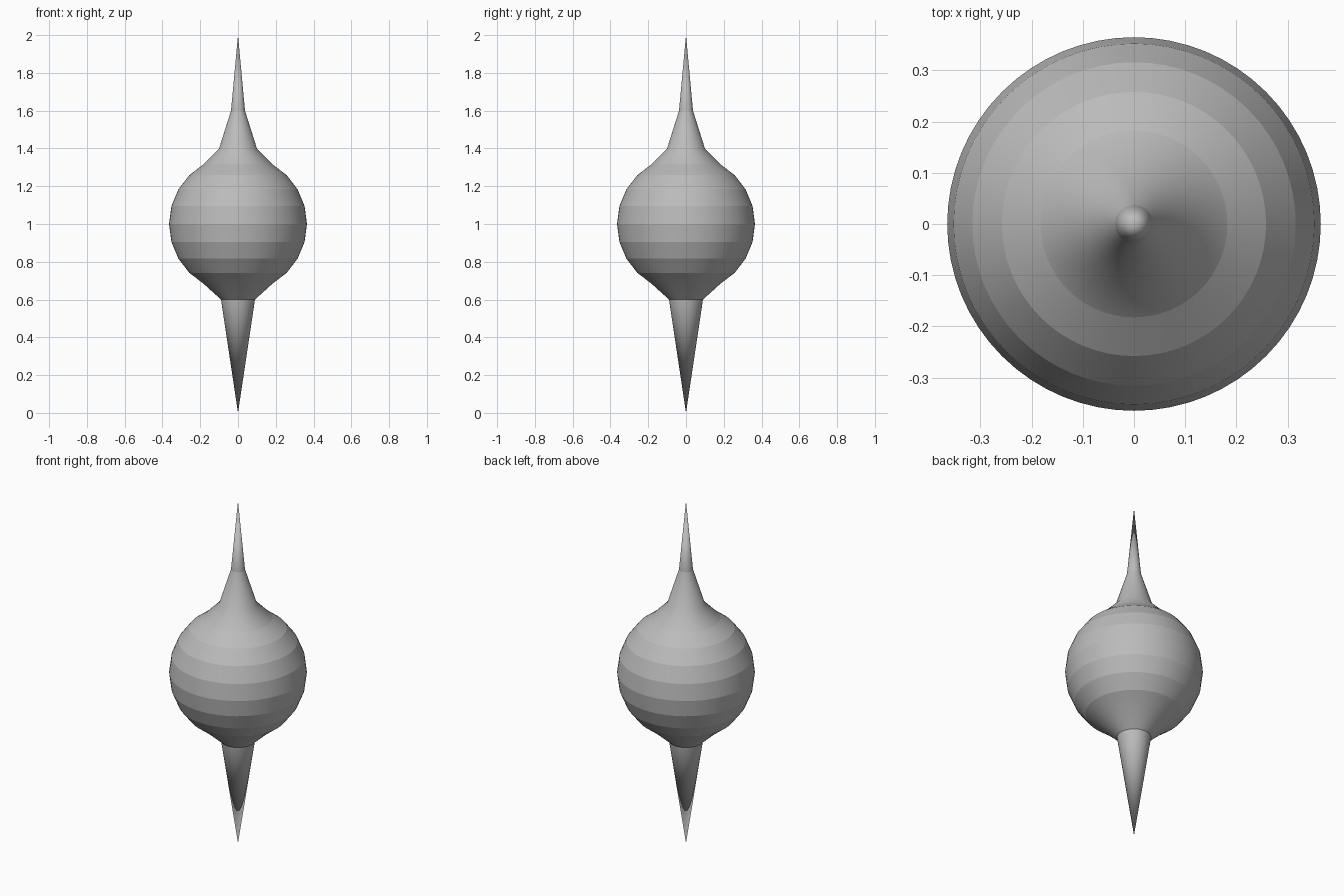
import bpy, bmesh, math

if "Cube" in bpy.data.objects:
    bpy.data.objects.remove(bpy.data.objects["Cube"])

SEGMENTS = 64
RADIUS, CENTRE = 0.365, 1.0

grey = bpy.data.materials.new("grey")
grey.diffuse_color = (0.5, 0.5, 0.5, 1)
grey.use_nodes = True
grey.node_tree.nodes["Principled BSDF"].inputs["Base Color"].default_value = grey.diffuse_color


def lathe(name, profile, smooth_angle):
    """Turn a (radius, height) profile around the z axis."""
    bm = bmesh.new()
    verts = [bm.verts.new((r, 0, z)) for r, z in profile]
    edges = [bm.edges.new(pair) for pair in zip(verts, verts[1:])]
    bmesh.ops.spin(bm, geom=verts + edges, cent=(0, 0, 0), axis=(0, 0, 1),
                   angle=math.tau, steps=SEGMENTS, use_merge=True)
    bmesh.ops.remove_doubles(bm, verts=bm.verts[:], dist=1e-5)
    bmesh.ops.recalc_face_normals(bm, faces=bm.faces[:])
    # normals point away from the axis
    if sum(f.normal.x * f.calc_center_median().x for f in bm.faces) < 0:
        bmesh.ops.reverse_faces(bm, faces=bm.faces[:])
    mesh = bpy.data.meshes.new(name)
    bm.to_mesh(mesh)
    bm.free()
    mesh.materials.append(grey)
    obj = bpy.data.objects.new(name, mesh)
    bpy.context.collection.objects.link(obj)
    bpy.ops.object.select_all(action='DESELECT')
    obj.select_set(True)
    bpy.context.view_layer.objects.active = obj
    bpy.ops.object.shade_smooth_by_angle(angle=math.radians(smooth_angle))
    return obj


# banded round bulb, in rings 15 degrees apart, with a funnel below
bulb = [(RADIUS * math.cos(math.radians(a)),
         CENTRE + RADIUS * math.sin(math.radians(a))) for a in range(-60, 61, 15)]
lathe("bulb", [(0.09, 0.6)] + bulb, 10)

# flared neck blending up from the bulb
lathe("neck", [bulb[-1], (0.10, 1.4), (0.037, 1.6)], 40)

# needle spire on top
lathe("spire", [(0.037, 1.6), (0, 2.0)], 40)

# long spike below
lathe("lower_spike", [(0, 0), (0.09, 0.6)], 40)
